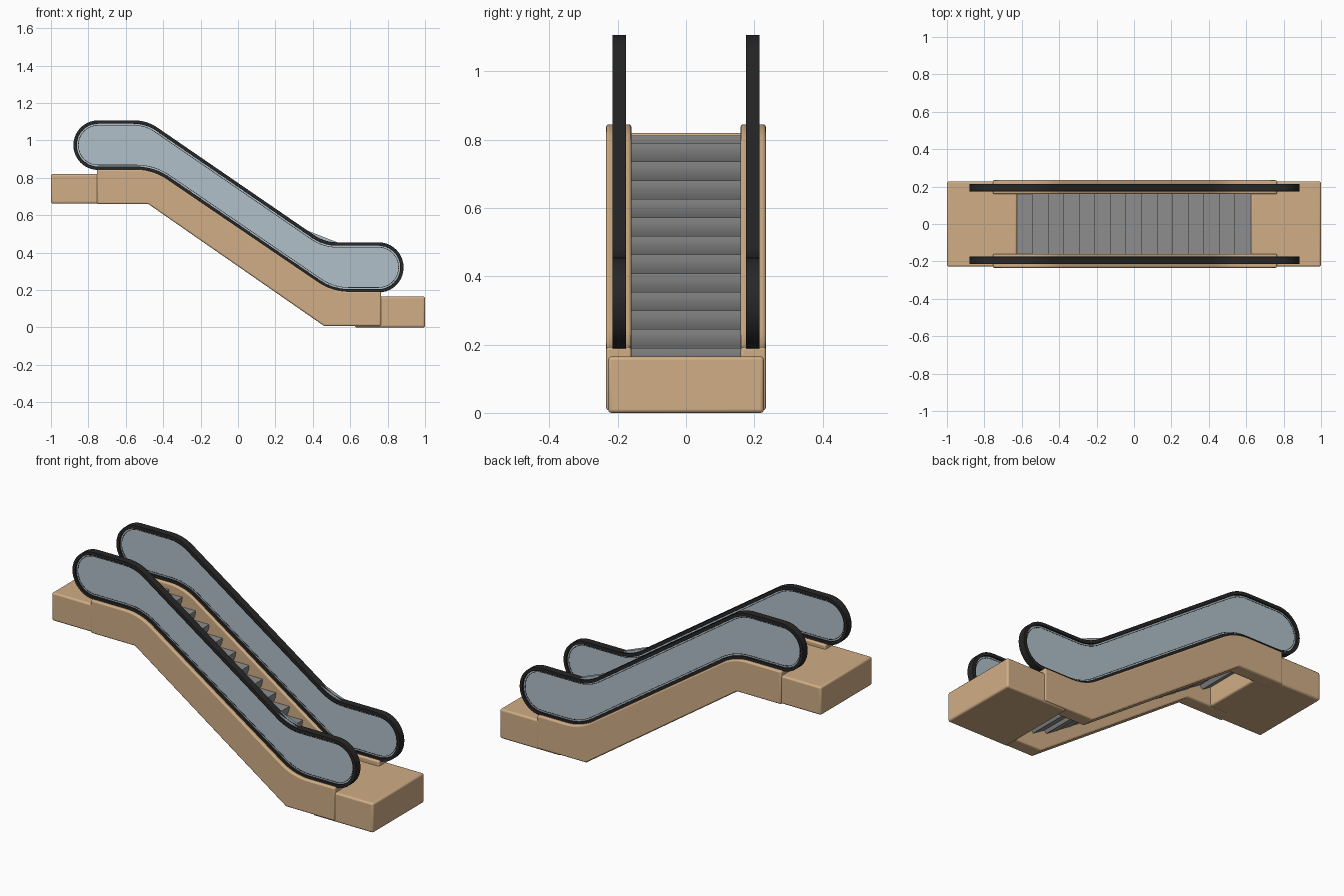
import bpy, bmesh, math
from mathutils import Vector

if "Cube" in bpy.data.objects:
    bpy.data.objects.remove(bpy.data.objects["Cube"])


def material(name, rgb):
    m = bpy.data.materials.new(name)
    m.diffuse_color = (*rgb, 1)
    m.use_nodes = True
    m.node_tree.nodes["Principled BSDF"].inputs["Base Color"].default_value = m.diffuse_color
    return m


TAN = material("tan cladding", (0.63, 0.42, 0.235))
BLACK = material("black rubber", (0.02, 0.02, 0.02))
GLASS = material("pale blue glass", (0.44, 0.53, 0.59))
GREY = material("grey steel", (0.27, 0.27, 0.27))


def rounded(corners, steps=10):
    """Closed outline from (x, z, radius) corners, each filleted."""
    out = []
    n = len(corners)
    for i, (x, z, r) in enumerate(corners):
        p = Vector((x, z))
        if r == 0:
            out.append(p)
            continue
        a = (Vector(corners[i - 1][:2]) - p).normalized()
        b = (Vector(corners[(i + 1) % n][:2]) - p).normalized()
        half = a.angle(b) / 2
        c = p + (a + b).normalized() * (r / math.sin(half))
        t0 = p + a * (r / math.tan(half)) - c
        t1 = p + b * (r / math.tan(half)) - c
        ang = math.atan2(t0.x * t1.y - t0.y * t1.x, t0.dot(t1))
        for k in range(steps + 1):
            s = ang * k / steps
            out.append(c + Vector((t0.x * math.cos(s) - t0.y * math.sin(s),
                                   t0.x * math.sin(s) + t0.y * math.cos(s))))
    return out


def inset(pts, d):
    """Move a clockwise outline inward by d."""
    out = []
    for i, p in enumerate(pts):
        t = (pts[(i + 1) % len(pts)] - pts[i - 1]).normalized()
        out.append(p + Vector((t.y, -t.x)) * d)
    return out


def finish(name, bm, mat, bevel=0):
    bmesh.ops.recalc_face_normals(bm, faces=bm.faces)
    me = bpy.data.meshes.new(name)
    bm.to_mesh(me)
    bm.free()
    me.materials.append(mat)
    ob = bpy.data.objects.new(name, me)
    bpy.context.collection.objects.link(ob)
    if bevel:
        mod = ob.modifiers.new("bevel", 'BEVEL')
        mod.width = bevel
        mod.segments = 3
        mod.limit_method = 'ANGLE'
        mod.angle_limit = math.radians(40)
    bpy.ops.object.select_all(action='DESELECT')
    bpy.context.view_layer.objects.active = ob
    ob.select_set(True)
    bpy.ops.object.shade_smooth_by_angle(angle=math.radians(35))
    return ob


def prism(name, pts, y0, y1, mat, bevel=0):
    """Extrude an x-z outline between two y values."""
    bm = bmesh.new()
    a = [bm.verts.new((p[0], y0, p[1])) for p in pts]
    b = [bm.verts.new((p[0], y1, p[1])) for p in pts]
    bm.faces.new(a)
    bm.faces.new(b[::-1])
    for i in range(len(pts)):
        j = (i + 1) % len(pts)
        bm.faces.new((a[i], b[i], b[j], a[j]))
    return finish(name, bm, mat, bevel)


def ring(name, outer, inner, y0, y1, mat, bevel=0):
    """Closed band between two matching outlines."""
    bm = bmesh.new()
    loops = [[bm.verts.new((p.x, y, p.y)) for p in pts]
             for pts, y in ((outer, y0), (outer, y1), (inner, y1), (inner, y0))]
    n = len(outer)
    for k in range(4):
        u, v = loops[k], loops[(k + 1) % 4]
        for i in range(n):
            j = (i + 1) % n
            bm.faces.new((u[i], v[i], v[j], u[j]))
    return finish(name, bm, mat, bevel)


# Outline of the balustrade loop, clockwise from the upper left
loop = rounded([(-0.88, 1.107, 0.132), (-0.487, 1.107, 0.22), (0.463, 0.455, 0.22),
                (0.885, 0.455, 0.133), (0.885, 0.187, 0.133), (0.503, 0.187, 0.29),
                (-0.455, 0.842, 0.29), (-0.88, 0.842, 0.132)])

# Side cladding outline
skirt = rounded([(-0.755, 0.845, 0), (-0.455, 0.845, 0.29), (0.503, 0.193, 0.29),
                 (0.765, 0.193, 0), (0.765, 0.008, 0), (0.46, 0.008, 0),
                 (-0.48, 0.66, 0), (-0.755, 0.66, 0)])

for side, label in ((-1, "front"), (1, "back")):
    def ys(a, b):
        return sorted((side * a, side * b))
    prism(label + "_side_cladding", skirt, *ys(0.16, 0.234), TAN, 0.008)
    ring(label + "_handrail", loop, inset(loop, 0.018), *ys(0.175, 0.215), BLACK, 0.004)
    prism(label + "_glass_panel", inset(loop, 0.014), *ys(0.185, 0.205), GLASS)
    # thin seal where the glass meets the handrail
    ring(label + "_glass_seal", inset(loop, 0.025), inset(loop, 0.028),
         *ys(0.184, 0.206), BLACK)

# Landing blocks
for name, x0, x1, z0, z1 in (("upper_landing", -1.0, -0.625, 0.662, 0.82),
                             ("lower_landing", 0.625, 1.0, 0.0, 0.165)):
    prism(name, [(x0, z0), (x0, z1), (x1, z1), (x1, z0)], -0.228, 0.228, TAN, 0.01)

# Steps: flat tread with a riser that curves inward below the nose
run, rise = 0.0833, 0.0545
for i in range(15):
    x = -0.625 + run * i
    z = 0.79 - rise * (i - 1)
    if i == 0:
        z = 0.812
    elif i >= 13:
        z = 0.162 - 0.012 * (i - 13)
    nose = x + run
    riser = [(nose - 0.03 * (k / 5) ** 2, z - 0.075 * k / 5) for k in range(6)]
    prism("step_%02d" % (i + 1), [(x - 0.02, z)] + riser + [(x - 0.02, z - 0.03)],
          -0.161, 0.161, GREY)
